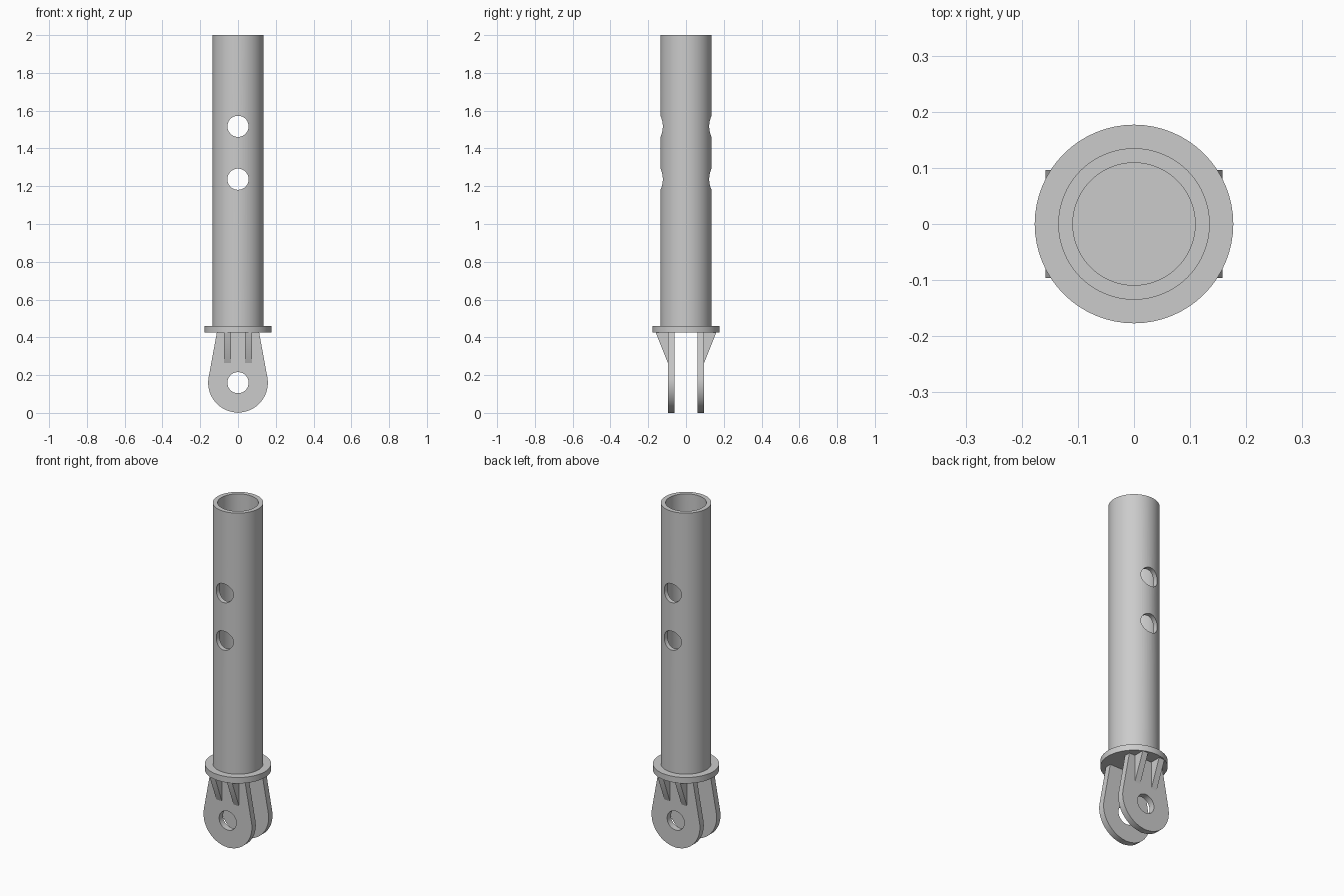
import bpy, bmesh
from math import pi, sin, cos, atan2, acos, hypot, radians
from mathutils import Matrix, Vector

if "Cube" in bpy.data.objects:
    bpy.data.objects.remove(bpy.data.objects["Cube"])

SEG = 64
HOLE_R = 0.056
EYE_Z, EYE_R = 0.16, 0.158
PLATE_IN, PLATE_OUT = 0.06, 0.096
FLANGE_Z, TUBE_Z = 0.425, 0.46


def make_object(name, bm):
    bmesh.ops.recalc_face_normals(bm, faces=bm.faces)
    mesh = bpy.data.meshes.new(name)
    bm.to_mesh(mesh)
    bm.free()
    ob = bpy.data.objects.new(name, mesh)
    bpy.context.collection.objects.link(ob)
    return ob


def lathe(name, profile):
    bm = bmesh.new()
    verts = [bm.verts.new((r, 0, z)) for r, z in profile]
    edges = [bm.edges.new(p) for p in zip(verts, verts[1:])]
    bmesh.ops.spin(bm, geom=verts + edges, axis=(0, 0, 1), cent=(0, 0, 0),
                   angle=2 * pi, steps=SEG)
    bmesh.ops.remove_doubles(bm, verts=bm.verts, dist=1e-5)
    return make_object(name, bm)


def prism(name, points, offset):
    bm = bmesh.new()
    face = bm.faces.new([bm.verts.new(p) for p in points])
    ext = bmesh.ops.extrude_face_region(bm, geom=[face], use_keep_orig=True)
    moved = [g for g in ext["geom"] if isinstance(g, bmesh.types.BMVert)]
    bmesh.ops.translate(bm, verts=moved, vec=Vector(offset))
    return make_object(name, bm)


def drill(ob, z):
    bm = bmesh.new()
    bmesh.ops.create_cone(bm, cap_ends=True, segments=48, radius1=HOLE_R,
                          radius2=HOLE_R, depth=1,
                          matrix=Matrix.Translation((0, 0, z)) @ Matrix.Rotation(pi / 2, 4, 'X'))
    cutter = make_object("hole_cutter", bm)
    cutter.hide_render = True
    mod = ob.modifiers.new("hole", 'BOOLEAN')
    mod.operation, mod.solver, mod.object = 'DIFFERENCE', 'EXACT', cutter
    bpy.context.view_layer.objects.active = ob
    bpy.ops.object.modifier_apply(modifier=mod.name)
    bpy.data.objects.remove(cutter)


def smooth(ob):
    bpy.ops.object.select_all(action='DESELECT')
    ob.select_set(True)
    bpy.context.view_layer.objects.active = ob
    bpy.ops.object.shade_smooth_by_angle(angle=radians(30))


# Hollow tube with two cross holes
tube = lathe("tube", [(0, TUBE_Z - 0.005), (0.135, TUBE_Z - 0.005), (0.135, 2.0),
                      (0.109, 2.0), (0.109, TUBE_Z), (0, TUBE_Z)])
for z in (1.517, 1.237):
    drill(tube, z)

# Collar below the tube
collar = lathe("collar", [(0, FLANGE_Z), (0.177, FLANGE_Z), (0.177, TUBE_Z), (0, TUBE_Z)])

# Eye plate outline: round end with tangent sides rising to the collar
top_x, top_dz = 0.111, FLANGE_Z - EYE_Z
start = atan2(top_dz, top_x) - acos(EYE_R / hypot(top_x, top_dz))
sweep = pi + 2 * start
arc = [start - sweep * i / 48 for i in range(49)]
outline = [(EYE_R * cos(a), EYE_Z + EYE_R * sin(a)) for a in arc]
outline[24] = (0, EYE_Z - EYE_R - 0.002)
outline = [(top_x, FLANGE_Z + 0.005)] + outline + [(-top_x, FLANGE_Z + 0.005)]

parts = [tube, collar]
for side, label in ((-1, "front"), (1, "back")):
    plate = prism(label + "_eye_plate", [(x, side * PLATE_IN, z) for x, z in outline],
                  (0, side * (PLATE_OUT - PLATE_IN), 0))
    drill(plate, EYE_Z)
    parts.append(plate)
    # Pair of tapered gussets bracing the plate
    for x, hand in ((-0.074, "left"), (0.038, "right")):
        tri = [(PLATE_OUT - 0.003, 0.265), (PLATE_OUT, 0.265),
               (0.16, FLANGE_Z), (0.16, FLANGE_Z + 0.003), (PLATE_OUT - 0.003, FLANGE_Z + 0.003)]
        parts.append(prism(f"{label}_{hand}_gusset", [(x, side * y, z) for y, z in tri],
                           (0.036, 0, 0)))

for part in parts:
    smooth(part)
